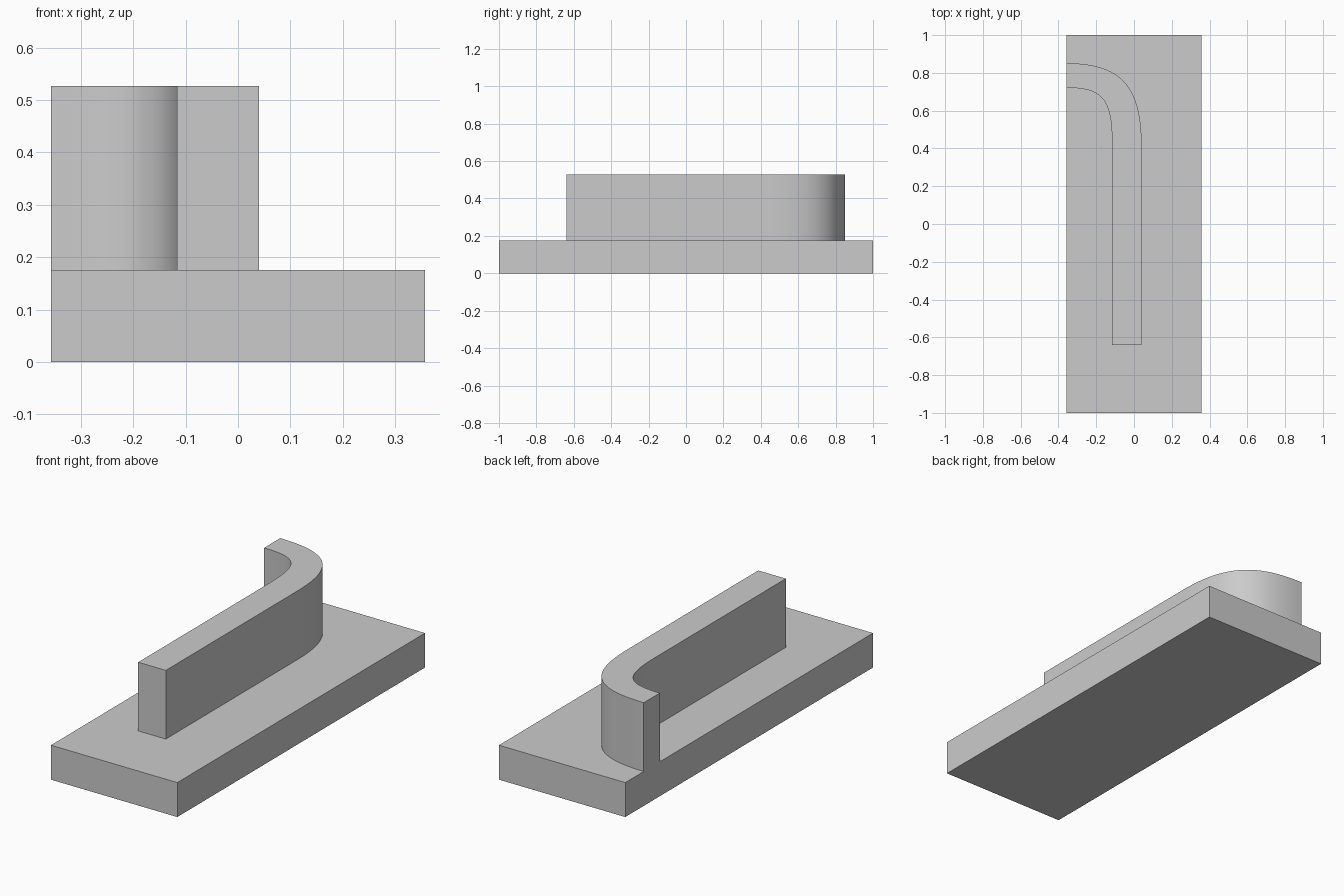
import bpy
import bmesh
from mathutils import Vector
from mathutils.geometry import interpolate_bezier

cube = bpy.data.objects.get("Cube")
if cube:
    bpy.data.objects.remove(cube, do_unlink=True)

HALF_W = 0.357
BASE_TOP = 0.176
WALL_TOP = 0.527

grey = bpy.data.materials.new("light grey")
grey.use_nodes = True
colour = (0.6, 0.6, 0.6, 1)
grey.diffuse_color = colour
grey.node_tree.nodes["Principled BSDF"].inputs["Base Color"].default_value = colour


def extrude_outline(name, outline, z0, z1):
    """Make a solid prism from a flat outline."""
    bm = bmesh.new()
    face = bm.faces.new([bm.verts.new((p[0], p[1], z0)) for p in outline])
    result = bmesh.ops.extrude_face_region(bm, geom=[face], use_keep_orig=True)
    top = [v for v in result["geom"] if isinstance(v, bmesh.types.BMVert)]
    bmesh.ops.translate(bm, verts=top, vec=(0, 0, z1 - z0))
    bmesh.ops.recalc_face_normals(bm, faces=bm.faces)
    mesh = bpy.data.meshes.new(name)
    bm.to_mesh(mesh)
    bm.free()
    mesh.materials.append(grey)
    obj = bpy.data.objects.new(name, mesh)
    bpy.context.collection.objects.link(obj)
    return obj


def bend(start, end, pull):
    """Rounded corner leaving along x and arriving along y."""
    corner = Vector((end[0], start[1]))
    a, b = Vector(start), Vector(end)
    return interpolate_bezier(a, a.lerp(corner, pull), b.lerp(corner, pull), b, 33)


# Base slab
extrude_outline("base_slab", [(-HALF_W, -1), (HALF_W, -1), (HALF_W, 1), (-HALF_W, 1)],
                0, BASE_TOP)

# Hooked wall: straight run with a rounded return to the slab edge
outer = bend((-HALF_W, 0.851), (0.04, 0.42), 0.72)
inner = bend((-HALF_W, 0.721), (-0.116, 0.42), 0.8)
front = [(0.04, -0.64), (-0.116, -0.64)]
wall = extrude_outline("hooked_wall", outer + front + inner[::-1], BASE_TOP, WALL_TOP)

bpy.ops.object.select_all(action='DESELECT')
wall.select_set(True)
bpy.context.view_layer.objects.active = wall
bpy.ops.object.shade_smooth_by_angle(angle=0.52)
